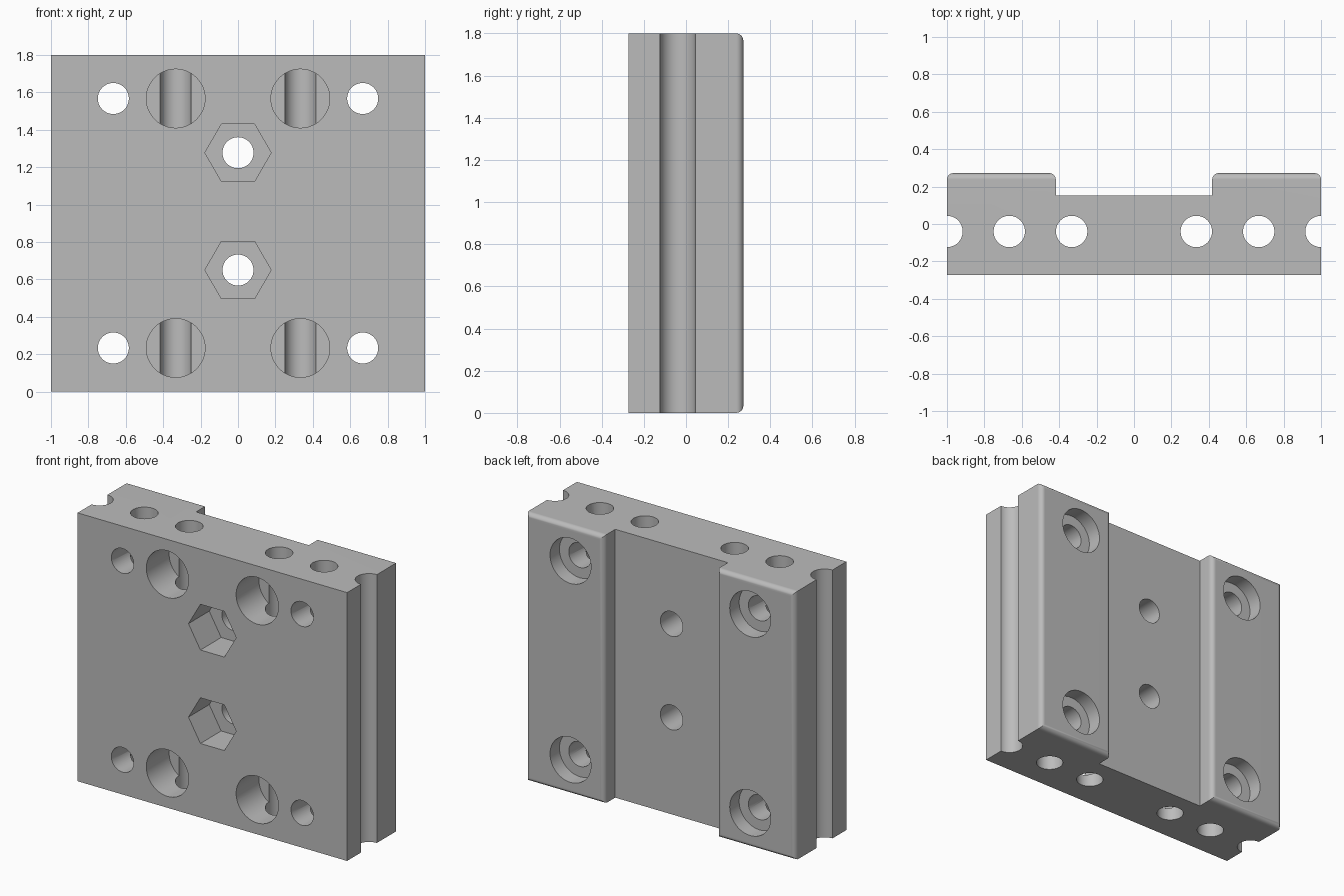
import bpy, bmesh, math
from mathutils import Matrix

if "Cube" in bpy.data.objects:
    bpy.data.objects.remove(bpy.data.objects["Cube"], do_unlink=True)

HEIGHT, FRONT, BACK, CHANNEL = 1.8, -0.272, 0.272, 0.153
HOLE = 0.083

grey = bpy.data.materials.new("plain grey")
grey.use_nodes = True
grey.diffuse_color = (0.5, 0.5, 0.5, 1)
grey.node_tree.nodes["Principled BSDF"].inputs["Base Color"].default_value = (0.5, 0.5, 0.5, 1)


def add_object(name, bm):
    bmesh.ops.recalc_face_normals(bm, faces=bm.faces)
    mesh = bpy.data.meshes.new(name)
    bm.to_mesh(mesh)
    bm.free()
    mesh.materials.append(grey)
    obj = bpy.data.objects.new(name, mesh)
    bpy.context.collection.objects.link(obj)
    return obj


# Plate with a shallow channel between two raised back pads
bm = bmesh.new()
outline = [(-1, FRONT), (1, FRONT), (1, BACK), (0.418, BACK),
           (0.418, CHANNEL), (-0.418, CHANNEL), (-0.418, BACK), (-1, BACK)]
base = bm.faces.new([bm.verts.new((x, y, 0)) for x, y in outline])
top = bmesh.ops.extrude_face_region(bm, geom=[base])["geom"]
bmesh.ops.translate(bm, vec=(0, 0, HEIGHT),
                    verts=[v for v in top if isinstance(v, bmesh.types.BMVert)])

# Rounded rims on the pads
rims = [e for e in bm.edges if all(v.co.y > BACK - 0.001 for v in e.verts)]
bmesh.ops.bevel(bm, geom=rims, offset=0.034, segments=6, profile=0.5, affect='EDGES')
plate = add_object("mounting_plate", bm)
bpy.context.view_layer.objects.active = plate
plate.select_set(True)


def cut(name, radius, x, z=0, y0=0, y1=0, sides=48, upright=False):
    """Subtract a round or hexagonal prism, running along y or upright."""
    bm = bmesh.new()
    depth = HEIGHT + 0.2 if upright else y1 - y0
    bmesh.ops.create_cone(bm, cap_ends=True, segments=sides,
                          radius1=radius, radius2=radius, depth=depth)
    if upright:
        place = Matrix.Translation((x, -0.04, HEIGHT / 2))
    else:
        spin = Matrix.Rotation(math.pi / 2 if sides == 6 else 0, 4, 'Z')
        place = (Matrix.Translation((x, (y0 + y1) / 2, z))
                 @ Matrix.Rotation(math.pi / 2, 4, 'X') @ spin)
    bmesh.ops.transform(bm, matrix=place, verts=bm.verts)
    cutter = add_object(name, bm)
    cutter.hide_render = True
    mod = plate.modifiers.new(name, 'BOOLEAN')
    mod.operation, mod.solver, mod.object = 'DIFFERENCE', 'EXACT', cutter
    bpy.ops.object.modifier_apply(modifier=mod.name)
    bpy.data.objects.remove(cutter, do_unlink=True)


# Upright bores, including the half grooves on the side faces
for side in (-1, 1):
    for x in (1 / 3, 2 / 3, 1):
        cut("upright_bore", HOLE + 0.001, side * x, upright=True)

# Corner screw holes with back counterbores, and blind front pockets
for side in (-1, 1):
    for z in (0.233, 1.567):
        cut("screw_hole", HOLE, side * 2 / 3, z, FRONT - 0.1, BACK + 0.1)
        cut("counterbore", 0.152, side * 2 / 3, z, BACK - 0.1, BACK + 0.1)
        cut("front_pocket", 0.157, side / 3, z, FRONT - 0.1, -0.03)

# Central holes with hexagonal nut pockets
for z in (0.65, 1.277):
    cut("centre_hole", HOLE, 0, z, FRONT - 0.1, BACK + 0.1)
    # a hexagon with one corner pointing to each side
    cut("nut_pocket", 0.177, 0, z, FRONT - 0.1, FRONT + 0.22, sides=6)

# Smooth bores and rims, crisp flat faces
bpy.ops.object.shade_smooth_by_angle(angle=math.radians(30))
weights = plate.modifiers.new("flat_face_normals", 'WEIGHTED_NORMAL')
weights.keep_sharp = True
